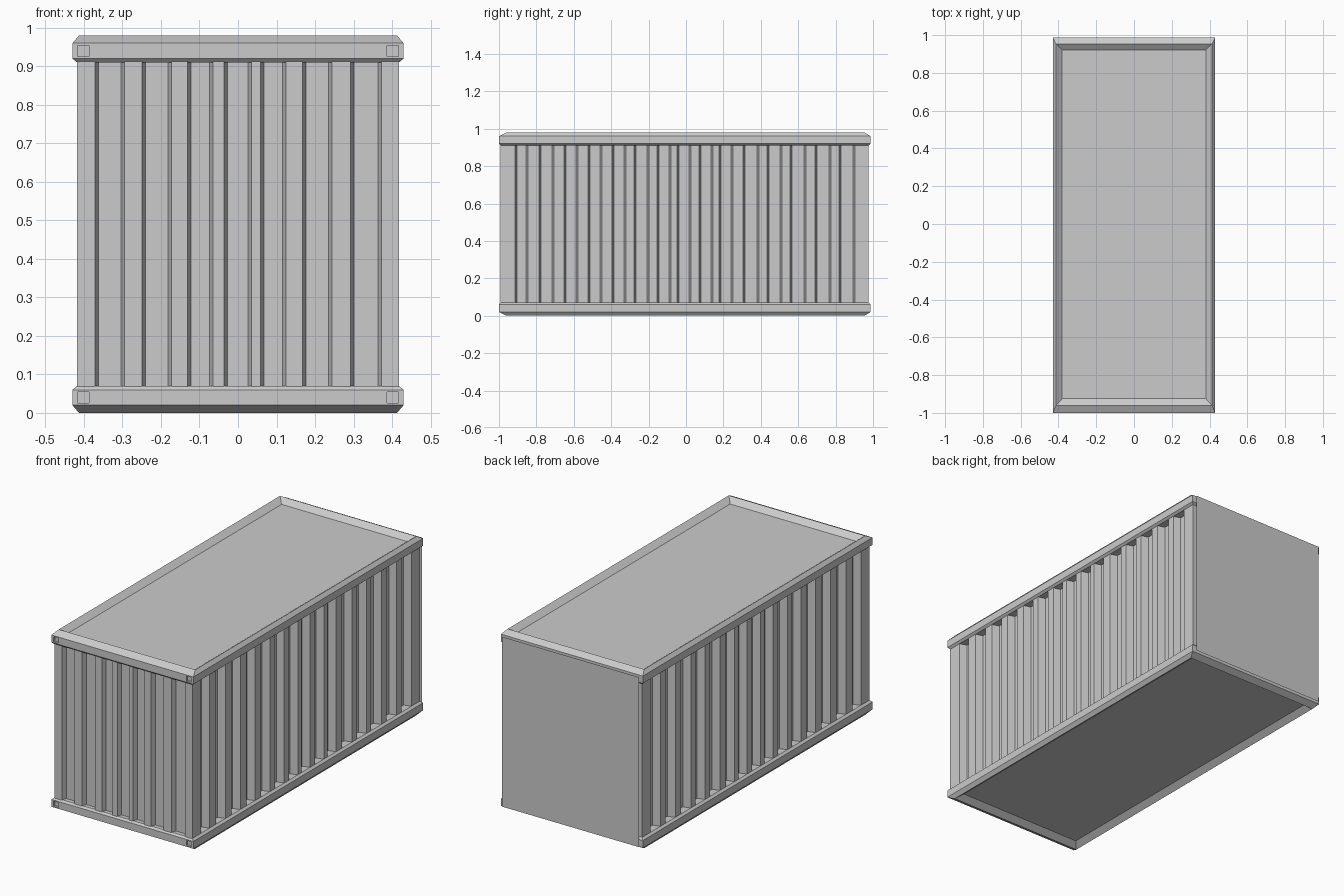
import bpy, bmesh

cube = bpy.data.objects.get("Cube")
if cube:
    bpy.data.objects.remove(cube, do_unlink=True)

GREY = (0.6, 0.6, 0.6, 1.0)
mat = bpy.data.materials.new("light_grey_paint")
mat.use_nodes = True
mat.diffuse_color = GREY
mat.node_tree.nodes["Principled BSDF"].inputs["Base Color"].default_value = GREY


def finish(name, bm, fix_normals=True):
    """Turn a bmesh into a flat-shaded grey object."""
    if fix_normals:
        bmesh.ops.recalc_face_normals(bm, faces=bm.faces[:])
    mesh = bpy.data.meshes.new(name)
    bm.to_mesh(mesh)
    bm.free()
    mesh.materials.append(mat)
    obj = bpy.data.objects.new(name, mesh)
    bpy.context.collection.objects.link(obj)
    return obj


def loft(bm, loops, caps=True):
    """Join equal-length closed loops of points with quads."""
    rings = [[bm.verts.new(p) for p in loop] for loop in loops]
    n = len(rings[0])
    for a, b in zip(rings, rings[1:]):
        for i in range(n):
            j = (i + 1) % n
            bm.faces.new((a[i], a[j], b[j], b[i]))
    if caps:
        bm.faces.new(rings[0])
        bm.faces.new(rings[-1])


def box(bm, x0, x1, y0, y1, z0, z1):
    loft(bm, [[(x0, y0, z), (x1, y0, z), (x1, y1, z), (x0, y1, z)] for z in (z0, z1)])


# Frame sections, from the recessed panel out over the rim to the wall:
# half width, front y, back y, height
HEIGHT = 0.98
SECTIONS = [
    (0.38, -0.925, 0.92, 0.025),
    (0.413, -0.96, 0.953, 0.0),
    (0.43, -1.0, 0.987, 0.02),
    (0.43, -1.0, 0.987, 0.06),
    (0.418, -0.99, 0.976, 0.07),
]


def frame(name, flip):
    """Chamfered rim with a recessed panel and square corner sockets."""
    bm = bmesh.new()
    loops = []
    for hx, y0, y1, z in SECTIONS:
        z = HEIGHT - z if flip else z
        loops.append([(-hx, y0, z), (hx, y0, z), (hx, y1, z), (-hx, y1, z)])
    loft(bm, loops)
    obj = finish(name, bm)

    # Sockets in the front corners
    zc = HEIGHT - 0.04 if flip else 0.04
    bm = bmesh.new()
    for s in (-1, 1):
        box(bm, s * 0.402 - 0.015, s * 0.402 + 0.015, -1.05, -0.988, zc - 0.014, zc + 0.014)
    cutter = finish(name + "_socket_cutter", bm)
    cutter.hide_render = True
    mod = obj.modifiers.new("corner_sockets", 'BOOLEAN')
    mod.operation = 'DIFFERENCE'
    mod.solver = 'EXACT'
    mod.object = cutter
    bpy.context.view_layer.objects.active = obj
    bpy.ops.object.modifier_apply(modifier=mod.name)
    bpy.data.objects.remove(cutter, do_unlink=True)


frame("base_frame", False)
frame("roof_frame", True)

# Corrugation: positions of the steps, alternately going in and out
FRONT_STEPS = [-0.367, -0.299, -0.245, -0.177, -0.126, -0.069, -0.032,
               0.030, 0.063, 0.12, 0.172, 0.24, 0.297, 0.368]
SIDE_STEPS = [-0.909, -0.85, -0.78, -0.711, -0.647, -0.583, -0.519, -0.455, -0.39, -0.326,
              -0.273, -0.203, -0.15, -0.086, -0.043, 0.021, 0.075, 0.139, 0.182, 0.246,
              0.31, 0.385, 0.439, 0.508, 0.561, 0.636, 0.695, 0.77, 0.823, 0.898]


def corrugation(steps, depth, slope):
    """Points (position, inset) along a ribbed sheet."""
    pts = []
    for i, p in enumerate(steps):
        before, after = (0, depth) if i % 2 == 0 else (depth, 0)
        pts += [(p - slope / 2, before), (p + slope / 2, after)]
    return pts


# Walls: one plan outline raised between the two frames
X, Y0, Y1 = 0.418, -0.992, 0.976
front = [(x, Y0 + d) for x, d in corrugation(FRONT_STEPS, 0.025, 0.009)]
side = [(X - d, y) for y, d in corrugation(SIDE_STEPS, 0.04, 0.012)]
outline = [(-X, Y0)] + front + [(X, Y0)] + side + [(X, Y1), (-X, Y1)]
outline += [(-x, y) for x, y in reversed(side)]
bm = bmesh.new()
loft(bm, [[(x, y, z) for x, y in outline] for z in (0.066, HEIGHT - 0.066)], caps=False)
finish("corrugated_walls", bm)

# Flat sheet closing the back
bm = bmesh.new()
bm.faces.new([bm.verts.new(p) for p in (
    (0.415, 1.0, 0.025), (-0.415, 1.0, 0.025), (-0.415, 1.0, 0.955), (0.415, 1.0, 0.955))])
finish("back_panel", bm, fix_normals=False)
